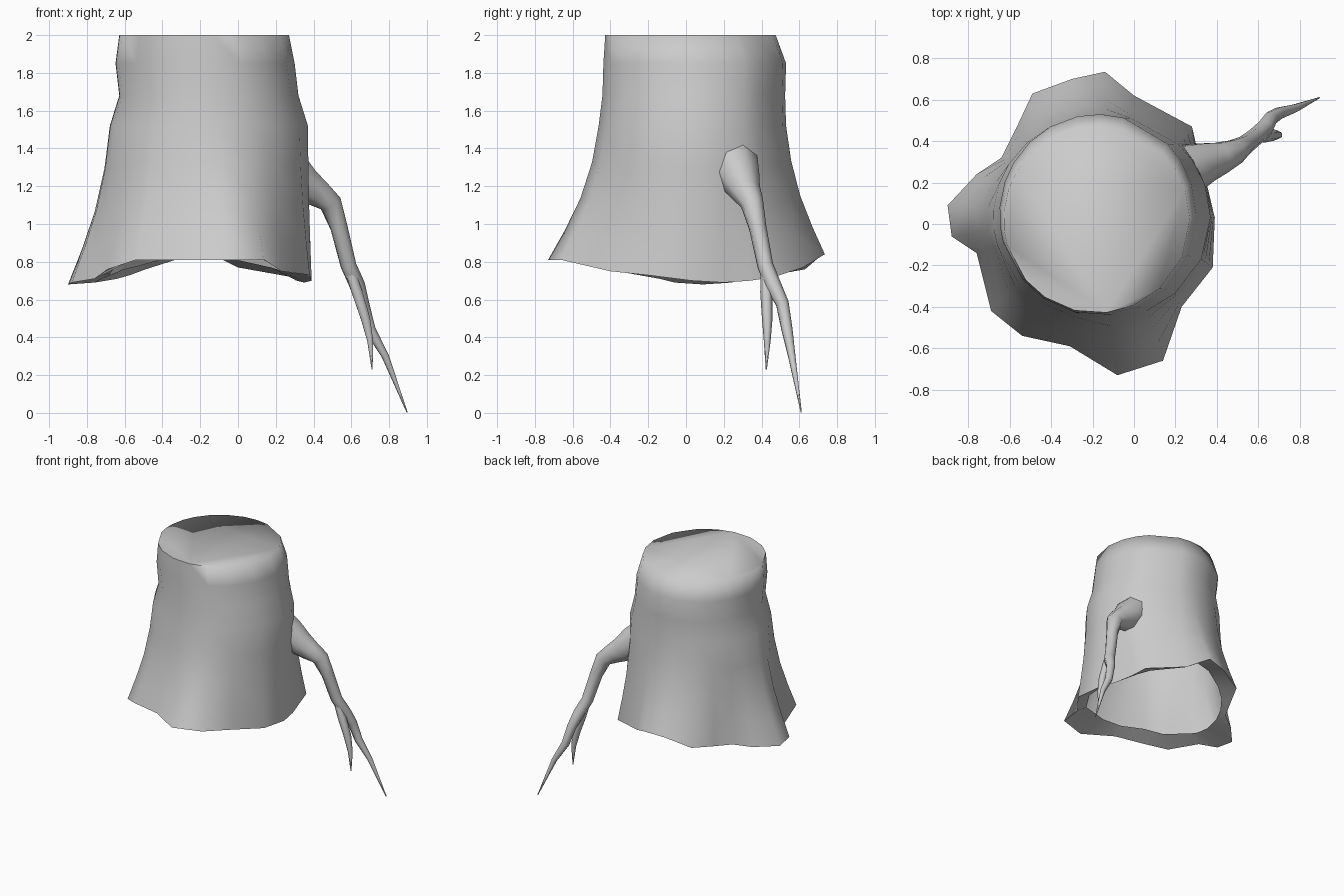
import bpy, bmesh, math
from mathutils import Vector

if "Cube" in bpy.data.objects:
    bpy.data.objects.remove(bpy.data.objects["Cube"])


def make_object(name, rings, cap_first=False, cap_last=False, angle=60):
    """Skin a list of equal-length point loops into a smooth-shaded object."""
    bm = bmesh.new()
    loops = [[bm.verts.new(p) for p in ring] for ring in rings]
    for a, b in zip(loops, loops[1:]):
        n = len(a)
        for i in range(n):
            j = (i + 1) % n
            bm.faces.new((a[i], a[j], b[j], b[i]))
    if cap_first:
        bm.faces.new(loops[0])
    if cap_last:
        bm.faces.new(loops[-1])
    bmesh.ops.recalc_face_normals(bm, faces=bm.faces)
    mesh = bpy.data.meshes.new(name)
    bm.to_mesh(mesh)
    bm.free()
    obj = bpy.data.objects.new(name, mesh)
    bpy.context.collection.objects.link(obj)
    bpy.ops.object.select_all(action='DESELECT')
    obj.select_set(True)
    bpy.context.view_layer.objects.active = obj
    bpy.ops.object.shade_smooth_by_angle(angle=math.radians(angle))
    return obj


def tube(name, path, sides=8):
    """Tapered tube through (x, y, z, radius) points."""
    pts = [Vector(p[:3]) for p in path]
    rings = []
    for i, p in enumerate(pts):
        t = (pts[min(i + 1, len(pts) - 1)] - pts[max(i - 1, 0)]).normalized()
        u = t.cross(Vector((0.5, -0.85, 0.1))).normalized()
        v = t.cross(u)
        r = path[i][3]
        rings.append([p + r * (math.cos(a) * u + math.sin(a) * v)
                      for a in (2 * math.pi * k / sides for k in range(sides))])
    return make_object(name, rings, True, True)


# Ragged flared rim at the bottom of the trunk
rim = [Vector(p) for p in (
    (0.39, 0.03, 0.70), (0.35, 0.20, 0.69), (0.31, 0.34, 0.70), (0.28, 0.47, 0.72),
    (0.0, 0.62, 0.77), (-0.14, 0.735, 0.84), (-0.30, 0.70, 0.82), (-0.49, 0.63, 0.76),
    (-0.57, 0.46, 0.73), (-0.64, 0.32, 0.71), (-0.76, 0.24, 0.69), (-0.90, 0.09, 0.68),
    (-0.88, -0.06, 0.69), (-0.76, -0.14, 0.71), (-0.69, -0.42, 0.76), (-0.54, -0.54, 0.81),
    (-0.31, -0.59, 0.81), (-0.08, -0.73, 0.81), (0.14, -0.66, 0.81), (0.23, -0.40, 0.75),
    (0.38, -0.21, 0.73))]
center = Vector((-0.16, 0.03, 0))
angles = [math.atan2(p.y - center.y, p.x - center.x) for p in rim]


def oval(z, x0, x1, y0, y1):
    return [Vector(((x0 + x1) / 2 + (x1 - x0) / 2 * math.cos(a),
                    (y0 + y1) / 2 + (y1 - y0) / 2 * math.sin(a), z)) for a in angles]


# Upper trunk: slightly lumpy ovals
rings = [oval(2.0, -0.63, 0.27, -0.43, 0.475),
         oval(1.85, -0.65, 0.30, -0.44, 0.53),
         oval(1.68, -0.63, 0.32, -0.445, 0.525),
         oval(1.52, -0.68, 0.37, -0.465, 0.53)]
# Lower trunk: blend from the last oval to the rim
waist = rings[-1]
for s, t in ((0.27, 0.13), (0.54, 0.36), (0.78, 0.67), (1.0, 1.0)):
    rings.append([Vector((w.x + (p.x - w.x) * t, w.y + (p.y - w.y) * t,
                          w.z + (p.z - w.z) * s)) for w, p in zip(waist, rim)])
# Inward lip under the rim, rounding off to a plain oval opening
opening = oval(0, -0.68, 0.32, -0.52, 0.56)
rings.append([Vector((o.x, o.y, p.z + 0.05)) for o, p in zip(opening, rim)])
make_object("trunk", rings, cap_first=True, angle=85)

# Hanging root with a fork
tube("root", [(0.14, 0.22, 1.36, 0.16), (0.27, 0.27, 1.28, 0.125), (0.35, 0.30, 1.21, 0.10),
              (0.42, 0.32, 1.165, 0.08),
              (0.49, 0.35, 1.11, 0.062), (0.535, 0.38, 0.98, 0.047), (0.585, 0.42, 0.78, 0.043),
              (0.63, 0.46, 0.68, 0.043), (0.66, 0.51, 0.58, 0.035), (0.70, 0.535, 0.44, 0.03),
              (0.78, 0.56, 0.30, 0.02), (0.895, 0.61, 0.003, 0.003)])
tube("root_prong", [(0.59, 0.425, 0.76, 0.03), (0.63, 0.425, 0.64, 0.032),
                    (0.675, 0.43, 0.50, 0.028), (0.70, 0.43, 0.38, 0.018),
                    (0.71, 0.425, 0.23, 0.003)], 6)
